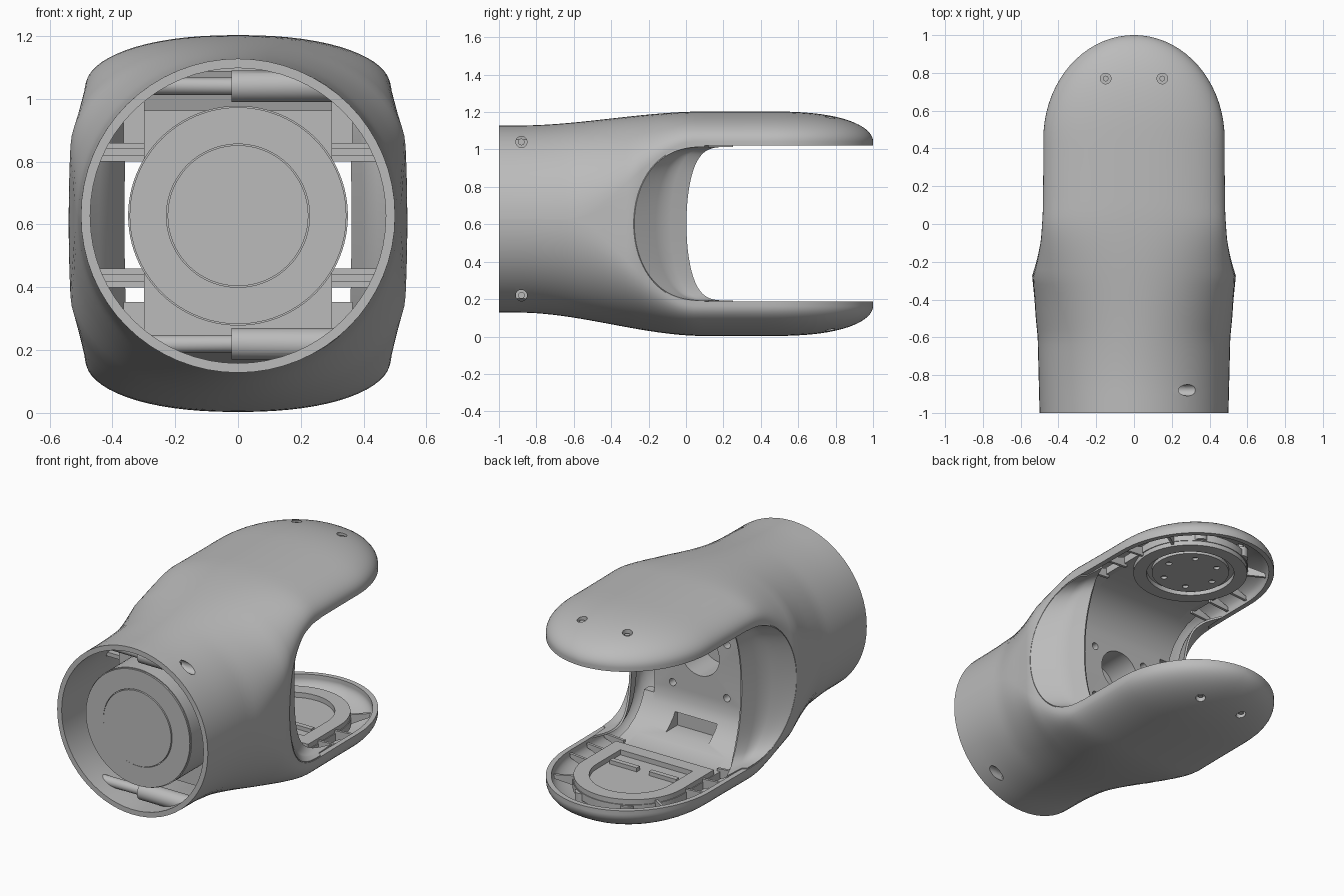
import bpy, bmesh, math

if "Cube" in bpy.data.objects:
    bpy.data.objects.remove(bpy.data.objects["Cube"])

grey = bpy.data.materials.new("matte_grey")
grey.use_nodes = True
grey.diffuse_color = (0.5, 0.5, 0.5, 1)
grey.node_tree.nodes["Principled BSDF"].inputs["Base Color"].default_value = (0.5, 0.5, 0.5, 1)
MID = 0.603    # height of the fork axis
NOSE = 0.628   # height of the round end axis


def finish(name, bm):
    bmesh.ops.recalc_face_normals(bm, faces=bm.faces)
    mesh = bpy.data.meshes.new(name)
    bm.to_mesh(mesh)
    bm.free()
    mesh.materials.append(grey)
    ob = bpy.data.objects.new(name, mesh)
    bpy.context.collection.objects.link(ob)
    return ob


def loft(name, rings, closed=True):
    bm = bmesh.new()
    rows = [[bm.verts.new(p) for p in r] for r in rings]
    n = len(rows[0])
    for a, b in zip(rows, rows[1:]):
        for i in range(n if closed else n - 1):
            j = (i + 1) % n
            bm.faces.new((a[i], a[j], b[j], b[i]))
    if closed:
        bm.faces.new(rows[0])
        bm.faces.new(rows[-1])
    return finish(name, bm)


def prism(name, pts, axis, lo, hi):
    place = {"x": lambda p, h: (h, p[0], p[1]),
             "y": lambda p, h: (p[0], h, p[1]),
             "z": lambda p, h: (p[0], p[1], h)}[axis]
    return loft(name, [[place(p, h) for p in pts] for h in (lo, hi)])


def circle(u, v, r, n=40):
    return [(u + r * math.cos(2 * math.pi * i / n), v + r * math.sin(2 * math.pi * i / n)) for i in range(n)]


def rect(u0, u1, v0, v1):
    return [(u0, v0), (u1, v0), (u1, v1), (u0, v1)]


def stadium(r, back, front):
    arc = [math.pi * i / 24 for i in range(25)]
    return [(r * math.cos(a), back + r * math.sin(a)) for a in arc] + [(-r, front), (r, front)]


def apply_all(ob):
    bpy.context.view_layer.objects.active = ob
    for m in list(ob.modifiers):
        bpy.ops.object.modifier_apply(modifier=m.name)


def boolean(ob, cutter, op="DIFFERENCE", keep=False):
    mod = ob.modifiers.new("cut", "BOOLEAN")
    mod.object, mod.operation, mod.solver = cutter, op, "EXACT"
    apply_all(ob)
    if not keep:
        bpy.data.objects.remove(cutter)


def interp(y, table):
    for (a, va), (b, vb) in zip(table, table[1:]):
        if y <= b:
            return va + (vb - va) * max(0, (y - a) / (b - a))
    return table[-1][1]


def ease(y, lo, hi):
    t = min(1, max(0, (y - lo) / (hi - lo)))
    return t * t * (3 - 2 * t)


# Outer form: a round tube that swells into two domed fork arms
def form(y, inset):
    t = ease(y, -.9, .1)
    u = min(1, max(0, (y - .45) / (.55 - inset)))
    base = interp(y, [(-1, .5), (-.5, .5), (-.1, .487), (.1, .482), (.3, .48)])
    flare = interp(y, [(-1, 0), (-.6, .01), (-.4, .03), (-.28, .046), (-.18, .026), (-.08, .009), (.05, 0)])
    w = max(.004, (base - inset) * math.sqrt(1 - u * u))
    s = .003 + .437 * ease(y, -.65, .05)
    d = max(.002, (.5 + .1 * t - s - inset) * math.sqrt(1 - u ** 2.5))
    return w, flare, s, d, 2 + .25 * t, NOSE + (MID - NOSE) * t


def side_x(y, dz, inset=0):
    w, flare, s, d, n, cz = form(y, inset)
    q = min(1, max(0, (dz - s) / d))
    return w * (1 - q * q) ** (1 / n) + flare * (1 - (dz / (s + d)) ** 2.5)


def section(y, inset):
    w, flare, s, d, n, cz = form(y, inset)
    pts = []
    for side in (1, -1):
        heights = [(side, s * k / 3) for k in range(3)]
        for i in range(33):
            a = math.pi * i / 32
            heights.append((side if i < 16 else -side if i > 16 else 0, s + d * math.sin(a)))
        heights += [(-side, s * k / 3) for k in (2, 1)]
        pts += [(sx * side_x(y, dz, inset), y, cz + side * dz) for sx, dz in heights]
    return pts


def hull(name, inset, start):
    end = 1 - inset
    ys = [start] + [-.96 + .04 * i for i in range(36)]
    ys += [.45 + (end - .45) * math.sin(math.pi / 2 * i / 18) for i in range(1, 19)]
    return loft(name, [section(y, inset) for y in ys])


def slot_edge(a):
    c = max(0, math.cos(a))
    return .1 - .38 * c ** .8, MID + .417 * math.sin(a)


shell = hull("outer_shell", 0, -1)
cavity = hull("cavity", .03, -1.05)
boolean(shell, cavity, keep=True)
angles = [math.pi * (i / 48 - .5) for i in range(49)]
slot = [slot_edge(a) for a in angles] + [(1.3, MID + .417), (1.3, MID - .417)]
boolean(shell, prism("slot", slot, "x", -.8, .8))
for x in (-.15, .15):
    boolean(shell, prism("hole", circle(x, .77, .028), "z", -.2, 1.4))
for z in (1.04, .22):
    boolean(shell, prism("hole", circle(-.88, z, .03), "x", .1, .7))


# Sloped saddles with an inner lip, joining the fork opening to the inside
def saddle_point(a, k):
    c = max(0, math.cos(a))
    y0, z = slot_edge(a)
    x0 = side_x(y0, abs(z - form(y0, 0)[5])) - .004
    x1, y1 = x0 - .025 - .09 * c ** .6, .12 - .25 * c ** .7
    x2, y2 = x1 - .008 - .045 * c ** .5, .25 - .25 * c ** .5
    if k <= 4:
        return x0 + (x1 - x0) * k / 4, y0 + (y1 - y0) * k / 4, z
    t = (k - 4) / 3
    return x1 + (x2 - x1) * t, y1 + (y2 - y1) * t, z


for side, word in ((1, "left"), (-1, "right")):
    rows = []
    for k in range(8):
        rows.append([(side * x, y, z) for x, y, z in (saddle_point(a, k) for a in angles)])
    saddle = loft(word + "_saddle", rows, closed=False)
    mod = saddle.modifiers.new("wall", "SOLIDIFY")
    mod.thickness, mod.offset = .012, 0
    apply_all(saddle)

# Inner bracket: block, web with sloped corners and two flanges
corner = [(-.125, .25), (-.11, .29), (-.08, .34), (-.03, .39), (.04, .43), (.14, .455)]
half = [(-.13, 0), (-.13, .2)] + corner + [(.5, .455), (.5, .50), (0, .48), (-.3, .36), (-.7, .36)]
outline = [(y, MID + z) for y, z in half] + [(y, MID - z) for y, z in reversed(half[1:])]
bracket = prism("inner_bracket", outline, "x", -.3, .3)
boolean(bracket, prism("bore", circle(0, .66, .13), "y", -.33, .2))
boolean(bracket, prism("window", rect(-.14, .14, .2, .29), "y", -.12, .3))
for x in (-.18, .18):
    for z in (MID - .16, MID + .16):
        boolean(bracket, prism("screw_hole", circle(x, z, .022, 16), "y", -.2, .1))

# Wider bracket corners beside the saddles, and flange ends
for flip, word in ((1, "upper"), (-1, "lower")):
    for side in (1, -1):
        pts = [(y, MID + flip * z) for y, z in corner + [(.14, .47), (-.1, .46), (-.18, .4), (-.18, .25)]]
        prism(word + "_bracket_corner", pts, "x", side * .295, side * .365)
    z0, z1 = sorted((MID + flip * .455, MID + flip * .5))
    prism(word + "_flange_end", stadium(.33, .5, .1), "z", z0, z1)

# Output disc above and raised frame below
disc = prism("output_disc", circle(0, .5, .22, 64), "z", 1.035, 1.065)
for i in range(6):
    a = math.pi * i / 3
    boolean(disc, prism("bolt", circle(.16 * math.cos(a), .5 + .16 * math.sin(a), .018, 16), "z", 1, 1.05))
upper_ring = prism("upper_ring", circle(0, .5, .325, 64), "z", 1.03, 1.065)
boolean(upper_ring, prism("bore", circle(0, .5, .25, 64), "z", 1, 1.1))
frame = prism("lower_frame", stadium(.325, .5, .2), "z", .14, .178)
boolean(frame, prism("opening", stadium(.24, .5, .28), "z", .1, .3))
for x in (-.13, .13):
    prism("lower_block", rect(x - .09, x + .09, .38, .41), "z", .14, .172)

# Thin ribs between the bracket and the rim of each arm
rib_half = [(.31, .44), (.445, .43), (.44, .455), (.31, .505)]
for flip in (1, -1):
    pts = [(x, MID + flip * z) for x, z in rib_half]
    for y in (.14, .3, .46):
        for side in (1, -1):
            prism("arm_rib", [(side * x, z) for x, z in pts], "y", y - .008, y + .008)
    for deg in (35, 145):
        rib = prism("end_rib", pts, "y", -.008, .008)
        rib.rotation_euler.z = math.radians(deg)
        rib.location.y = .48
    for x in (-.15, .15):
        for name, r, top in (("screw_post", .04, .52), ("arm_screw", .015, .558)):
            z0, z1 = sorted((MID + flip * .46, MID + flip * top))
            prism(name, circle(x, .77, r, 24), "z", z0, z1)

# Motor in the round end
prism("motor_body", circle(0, NOSE, .35, 96), "y", -.94, -.65)
rim = prism("motor_rim", circle(0, NOSE, .345, 96), "y", -.95, -.93)
boolean(rim, prism("groove", circle(0, NOSE, .228, 96), "y", -1, -.9))
prism("motor_cap", circle(0, NOSE, .224, 96), "y", -.955, -.93)

# Cross screws, their bosses and side struts, trimmed to the cavity
for z in (1.04, .22):
    boss = prism("screw_boss", circle(-.88, z, .05), "x", -.02, .4)
    boolean(boss, cavity, "INTERSECT", keep=True)
    boolean(boss, prism("hole", circle(-.88, z, .03), "x", .2, .5))
    rod = prism("cross_rod", circle(-.88, z, .028, 24), "x", -.4, 0)
    boolean(rod, cavity, "INTERSECT", keep=True)
    prism("cross_screw", circle(-.88, z, .018, 16), "x", .15, .23)
for z in (.83, .43):
    for x0, x1 in ((.28, .6), (-.6, -.28)):
        for h, y0 in ((.03, -.55), (.012, -.62)):
            strut = prism("side_strut", rect(x0, x1, z - h, z + h), "y", y0, -.4)
            boolean(strut, cavity, "INTERSECT", keep=True)
bpy.data.objects.remove(cavity)

# Smooth shading with sharp edges kept
bpy.ops.object.select_all(action="DESELECT")
for ob in bpy.context.collection.objects:
    if ob.type == "MESH":
        ob.select_set(True)
        bpy.context.view_layer.objects.active = ob
bpy.ops.object.shade_smooth_by_angle(angle=math.radians(32))
